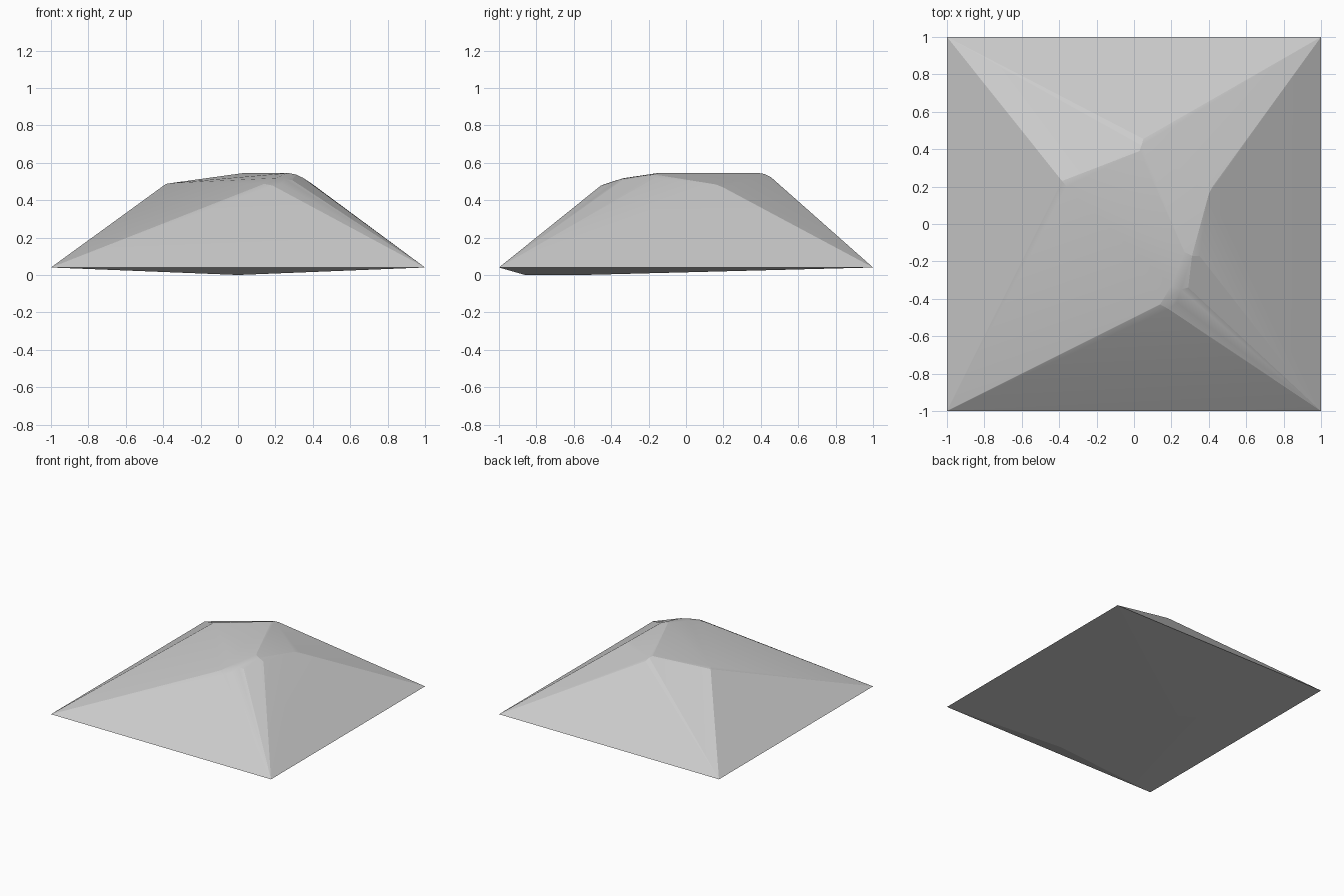
import bpy, bmesh

if "Cube" in bpy.data.objects:
    bpy.data.objects.remove(bpy.data.objects["Cube"])

# Faceted stone mound: a convex hull over a square rim, a worn crown and a shallow keel
rim = [(x, y, 0.04) for x in (-1, 1) for y in (-1, 1)]
keel = [(0, -0.86, 0), (0, -0.55, 0)]
crown = [
    (-0.385, 0.23, 0.487), (-0.36, 0.20, 0.491),                      # left shoulder
    (0.03, 0.39, 0.545), (0.04, 0.42, 0.54), (0.05, 0.455, 0.522),    # back peak
    (0.42, 0.20, 0.468), (0.40, 0.16, 0.484),                         # right shoulder
    (0.27, -0.15, 0.545), (0.31, -0.17, 0.537), (0.35, -0.17, 0.518), # right peak
    (0.20, -0.33, 0.518), (0.25, -0.35, 0.513), (0.29, -0.34, 0.507), # front peak
    (0.14, -0.43, 0.487), (0.185, -0.455, 0.478), (0.23, -0.42, 0.487),
]

bm = bmesh.new()
for p in rim + keel + crown:
    bm.verts.new(p)
res = bmesh.ops.convex_hull(bm, input=bm.verts[:])
junk = {g for g in res["geom_interior"] + res["geom_unused"] if isinstance(g, bmesh.types.BMVert)}
bmesh.ops.delete(bm, geom=list(junk), context='VERTS')
bmesh.ops.recalc_face_normals(bm, faces=bm.faces[:])
me = bpy.data.meshes.new("stone_mound")
bm.to_mesh(me)
bm.free()

# Single grey stone colour
mat = bpy.data.materials.new("stone grey")
mat.diffuse_color = (0.6, 0.6, 0.6, 1)
mat.use_nodes = True
mat.node_tree.nodes["Principled BSDF"].inputs["Base Color"].default_value = mat.diffuse_color
me.materials.append(mat)

mound = bpy.data.objects.new("stone_mound", me)
bpy.context.collection.objects.link(mound)
bpy.context.view_layer.objects.active = mound
mound.select_set(True)
bpy.ops.object.shade_smooth_by_angle(angle=0.2)
